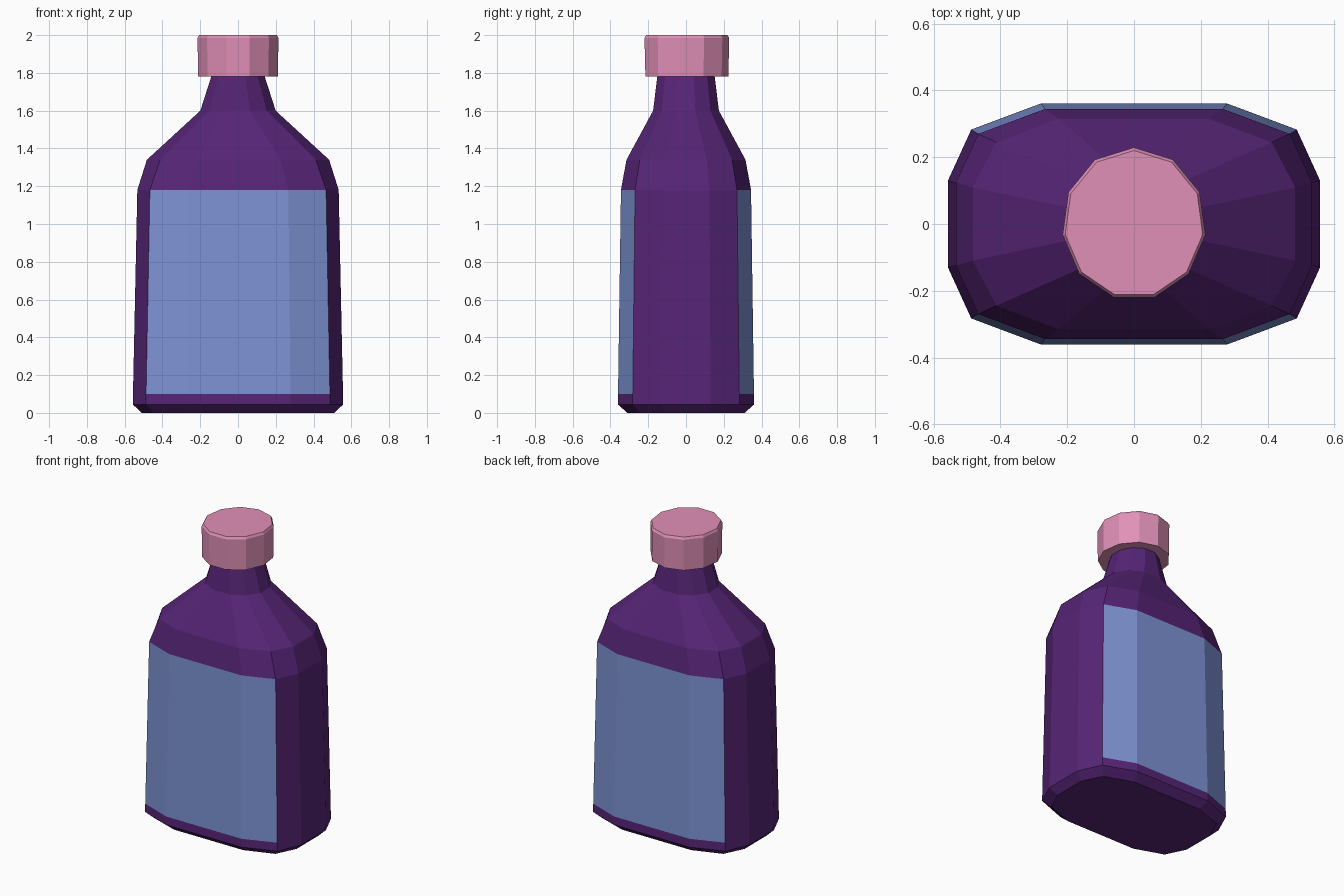
import bpy, bmesh, math

if "Cube" in bpy.data.objects:
    bpy.data.objects.remove(bpy.data.objects["Cube"])


def material(name, rgb):
    m = bpy.data.materials.new(name)
    m.diffuse_color = (*rgb, 1)
    m.use_nodes = True
    m.node_tree.nodes["Principled BSDF"].inputs["Base Color"].default_value = m.diffuse_color
    return m


purple = material("deep purple", (0.093, 0.018, 0.181))
blue = material("label blue", (0.205, 0.293, 0.655))
pink = material("cap pink", (0.75, 0.28, 0.475))


def loft(name, rings, mats):
    """Skin a stack of equal rings and close both ends."""
    bm = bmesh.new()
    vs = [[bm.verts.new(p) for p in r] for r in rings]
    n = len(vs[0])
    for a, b in zip(vs, vs[1:]):
        for i in range(n):
            j = (i + 1) % n
            bm.faces.new((a[i], a[j], b[j], b[i]))
    bm.faces.new(vs[0][::-1])
    bm.faces.new(vs[-1])
    bmesh.ops.recalc_face_normals(bm, faces=bm.faces)
    me = bpy.data.meshes.new(name)
    bm.to_mesh(me)
    bm.free()
    for m in mats:
        me.materials.append(m)
    ob = bpy.data.objects.new(name, me)
    bpy.context.collection.objects.link(ob)
    return ob


# Body: faceted flat-sided section that turns round at the neck
quarter = [(1.0, 0.35), (0.875, 0.76), (0.5, 0.97)]
section = (quarter + [(-x, y) for x, y in quarter[::-1]]
           + [(-x, -y) for x, y in quarter] + [(x, -y) for x, y in quarter[::-1]])


def body_ring(z, hx, hy, roundness):
    pts = []
    for i, (x, y) in enumerate(section):
        a = math.radians(15 + 30 * i)
        cx, cy = math.cos(a), math.sin(a)
        pts.append((hx * (x + (cx - x) * roundness),
                    hy * (y + (cy - y) * roundness), z))
    return pts


# height, half width, half depth, roundness
profile = [(0.0, 0.51, 0.32, 0), (0.045, 0.557, 0.372, 0), (0.1, 0.556, 0.371, 0),
           (1.18, 0.533, 0.355, 0), (1.34, 0.485, 0.325, 0.15),
           (1.6, 0.205, 0.18, 0.8), (1.8, 0.14, 0.155, 1)]
body = loft("bottle_body", [body_ring(*p) for p in profile], [purple, blue])

# Labels: front and back panels of the straight part
for f in body.data.polygons:
    c = f.center
    if 0.5 < c.z < 0.8 and abs(c.y) > 0.28:
        f.material_index = 1


# Cap: eleven-sided stopper with a slightly eased top edge
def cap_ring(z, rx, ry):
    return [(rx * math.sin(2 * math.pi * i / 11), ry * math.cos(2 * math.pi * i / 11), z)
            for i in range(11)]


loft("cap", [cap_ring(1.78, 0.214, 0.224), cap_ring(1.985, 0.216, 0.229),
             cap_ring(2.0, 0.208, 0.22)], [pink])
